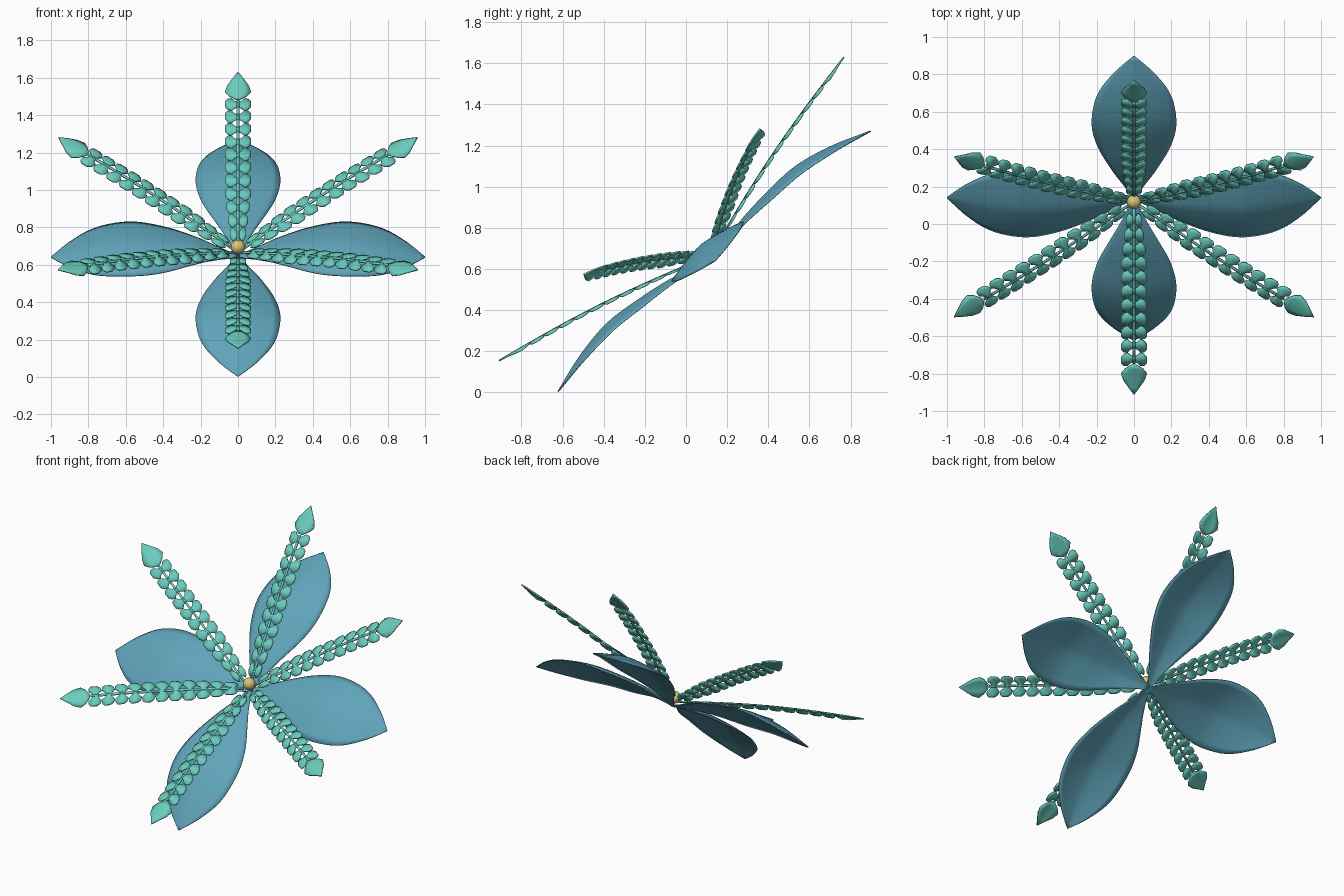
import bpy, bmesh, math
from mathutils import Matrix, Vector

if "Cube" in bpy.data.objects:
    bpy.data.objects.remove(bpy.data.objects["Cube"])

# Flower frame: local z is the flower axis, tilted towards the front
FRAME = Matrix.Translation((0, 0.142, 0.64)) @ Matrix.Rotation(math.radians(39.8), 4, 'X')


def material(name, rgb):
    m = bpy.data.materials.new(name)
    m.diffuse_color = (*rgb, 1)
    m.use_nodes = True
    m.node_tree.nodes["Principled BSDF"].inputs["Base Color"].default_value = m.diffuse_color
    return m


BLUE = material("petal_blue", (0.115, 0.37, 0.485))
TEAL = material("frond_teal", (0.144, 0.60, 0.51))
YELLOW = material("centre_yellow", (0.70, 0.57, 0.18))


def interp(table, t):
    # smooth (Catmull-Rom style) lookup in a list of (t, value)
    for i in range(len(table) - 1):
        t0, a = table[i]
        t1, b = table[i + 1]
        if t <= t1:
            def slope(j):
                j0, j1 = max(j - 1, 0), min(j + 1, len(table) - 1)
                return (table[j1][1] - table[j0][1]) / (table[j1][0] - table[j0][0])
            h = t1 - t0
            s = (t - t0) / h
            return ((2*s**3 - 3*s**2 + 1) * a + (s**3 - 2*s**2 + s) * h * slope(i)
                    + (3*s**2 - 2*s**3) * b + (s**3 - s**2) * h * slope(i + 1))
    return table[-1][1]


def finish(name, bm, mat, azimuth, thickness, angle):
    bmesh.ops.remove_doubles(bm, verts=bm.verts, dist=0.0004)
    bmesh.ops.recalc_face_normals(bm, faces=bm.faces)
    bm.transform(FRAME @ Matrix.Rotation(math.radians(azimuth), 4, 'Z'))
    me = bpy.data.meshes.new(name)
    bm.to_mesh(me)
    bm.free()
    ob = bpy.data.objects.new(name, me)
    bpy.context.collection.objects.link(ob)
    me.materials.append(mat)
    mod = ob.modifiers.new("thickness", 'SOLIDIFY')
    mod.thickness = thickness
    mod.offset = 0
    bpy.ops.object.select_all(action='DESELECT')
    ob.select_set(True)
    bpy.context.view_layer.objects.active = ob
    bpy.ops.object.shade_smooth_by_angle(angle=math.radians(angle))


def grid(bm, rows):
    vs = [[bm.verts.new(p) for p in row] for row in rows]
    for r0, r1 in zip(vs, vs[1:]):
        for i in range(len(r0) - 1):
            bm.faces.new((r0[i], r1[i], r1[i + 1], r0[i + 1]))


# Broad arched petals with a midrib
WIDTH = [(0, .012), (.1, .05), (.25, .125), (.4, .192), (.55, .225), (.7, .214),
         (.8, .178), (.9, .105), (.96, .045), (1, .001)]
HEIGHT = [(0, .005), (.1, .035), (.22, .068), (.4, .092), (.6, .102), (.8, .066), (1, 0)]


def petal(name, azimuth, length):
    bm = bmesh.new()
    rows = []
    for i in range(33):
        t = i / 32
        w, h = interp(WIDTH, t), interp(HEIGHT, t)
        drop = 0.045 * math.sin(math.pi * t ** 1.2)
        rows.append([(t * length, w * s / 6,
                      h - drop * (.5 * abs(s / 6) + .5 * (s / 6) ** 2))
                     for s in range(-6, 7)])
    grid(bm, rows)
    finish(name, bm, BLUE, azimuth, 0.006, 40)


for name, az, ln in (("right_petal", 0, 1), ("upper_petal", 90, .985),
                     ("left_petal", 180, 1), ("lower_petal", 270, .995)):
    petal(name, az, ln)

# Narrow fronds: stem, paired leaflets and an arrow-shaped end
LEAFLET = [(0, -.016, .016), (.018, -.02, .024), (.034, -.035, .044),
           (.055, -.024, .045), (.068, -.004, .033)]
ARROW = [(0, .012), (.03, .05), (.06, .069), (.1, .056), (.14, .028), (.18, .0005)]


def frond(name, azimuth, reach, rise):
    bm = bmesh.new()

    def at(r, v):
        t = r / 1.115
        z = .035 + (rise - .035) * t + .025 * math.sin(math.pi * t) - 2.5 * v * v
        return (t * reach, v, z)

    grid(bm, [[at(.03 + .09 * i, v) for v in (-.007, .007)] for i in range(11)])
    for i in range(11):
        r = .1 + .08 * i
        k = min(1, .62 + .14 * i)
        for side in (-1, 1):
            grid(bm, [[at(r + lo + (hi - lo) * j / 2, side * v * k) for j in range(3)]
                      for v, lo, hi in LEAFLET])
    grid(bm, [[at(.935 + a, w * s / 2) for s in range(-2, 3)] for a, w in ARROW])
    finish(name, bm, TEAL, azimuth, 0.008, 40)


for name, az, reach, rise in (
        ("upper_right_frond", 31, 1.12, .353), ("upper_frond", 90, 1.115, .36),
        ("upper_left_frond", 149, 1.12, .353), ("lower_left_frond", 209, 1.10, .357),
        ("lower_frond", 270, 1.12, .30), ("lower_right_frond", 331, 1.10, .357)):
    frond(name, az, reach, rise)

# Round centre
bpy.ops.mesh.primitive_uv_sphere_add(segments=24, ring_count=16, radius=0.038,
                                     location=FRAME @ Vector((0, .017, .058)))
ball = bpy.context.object
ball.name = "flower_centre"
ball.data.materials.append(YELLOW)
bpy.ops.object.shade_smooth()
